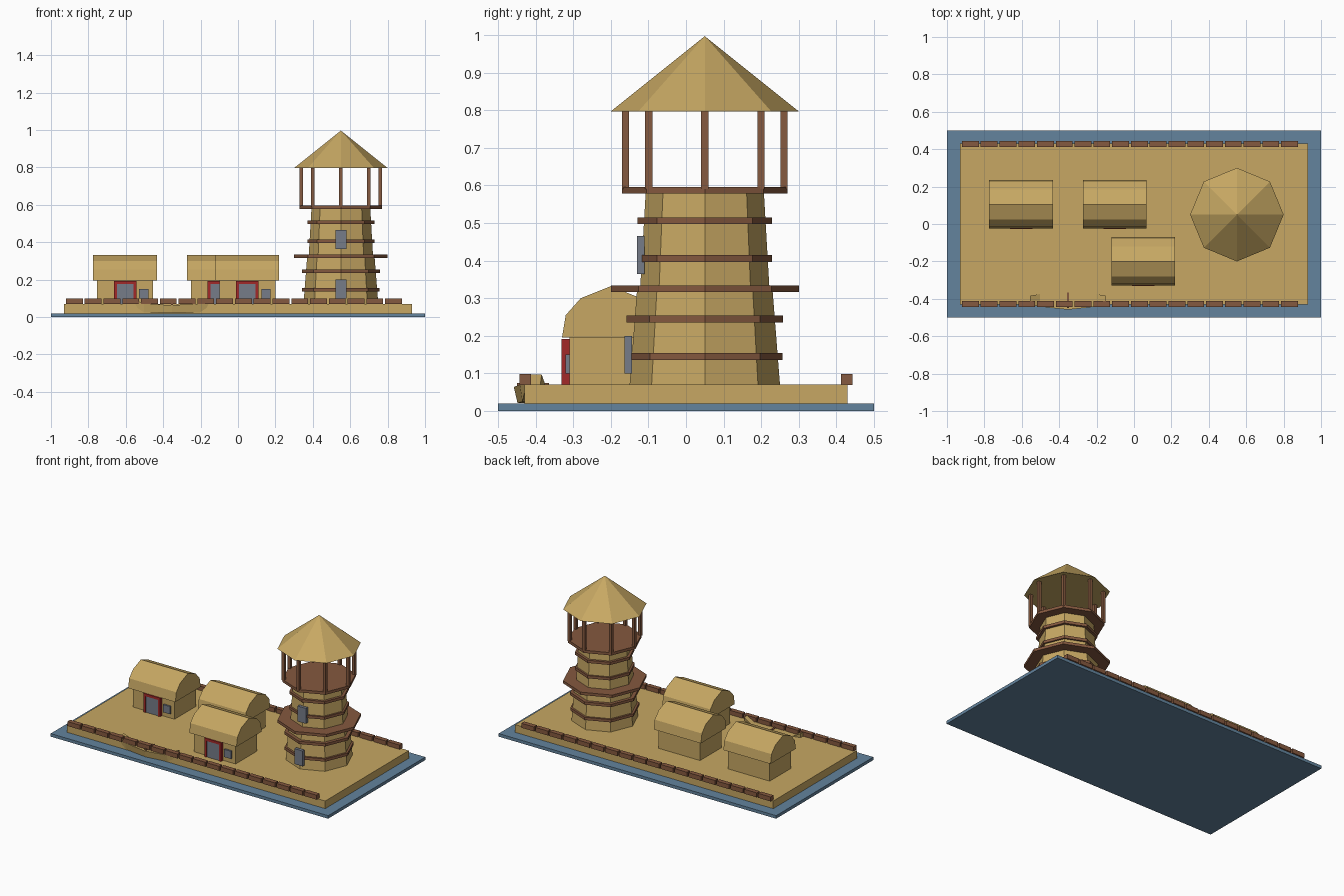
import bpy, bmesh, math

if "Cube" in bpy.data.objects:
    bpy.data.objects.remove(bpy.data.objects["Cube"])

def mat(name, r, g, b):
    m = bpy.data.materials.new(name)
    m.diffuse_color = (r, g, b, 1)
    m.use_nodes = True
    m.node_tree.nodes["Principled BSDF"].inputs["Base Color"].default_value = m.diffuse_color
    return m

SAND = mat("sand", 0.57, 0.39, 0.125)
WATER = mat("water blue", 0.125, 0.23, 0.34)
WOOD = mat("brown wood", 0.235, 0.10, 0.05)
RED = mat("red paint", 0.36, 0.022, 0.022)
GREY = mat("grey panel", 0.18, 0.20, 0.25)

def finish(name, bm, m):
    bmesh.ops.recalc_face_normals(bm, faces=bm.faces)
    me = bpy.data.meshes.new(name)
    bm.to_mesh(me)
    bm.free()
    me.materials.append(m)
    ob = bpy.data.objects.new(name, me)
    bpy.context.collection.objects.link(ob)
    return ob

def loft(name, rings, m):
    """Skin between rings of equal point count and cap both ends."""
    bm = bmesh.new()
    vs = [[bm.verts.new(p) for p in r] for r in rings]
    n = len(vs[0])
    for a, b in zip(vs, vs[1:]):
        for i in range(n):
            j = (i + 1) % n
            bm.faces.new((a[i], a[j], b[j], b[i]))
    bm.faces.new(vs[0][::-1])
    bm.faces.new(vs[-1])
    return finish(name, bm, m)

def box(name, x0, x1, y0, y1, z0, z1, m):
    q = [(x0, y0), (x1, y0), (x1, y1), (x0, y1)]
    return loft(name, [[(x, y, z) for x, y in q] for z in (z0, z1)], m)

# ground
box("water_base", -1, 1, -0.5, 0.5, 0, 0.02, WATER)
box("sand_ground", -0.93, 0.93, -0.43, 0.43, 0.02, 0.07, SAND)

# plank rows along front and back edges
for side, s in (("front", -1), ("back", 1)):
    ya, yb = sorted((s * 0.4125, s * 0.4425))
    for i in range(18):
        x = -0.875 + 0.1004 * i
        box(f"{side}_plank_{i}", x - 0.045, x + 0.045, ya, yb, 0.069, 0.098, WOOD)

# watch tower
TX, TY = 0.55, 0.05

def octagon(r, z):
    return [(TX + r * math.cos(k * math.pi / 4), TY + r * math.sin(k * math.pi / 4), z)
            for k in range(8)]

def disc(name, r0, r1, z0, z1, m):
    return loft(name, [octagon(r0, z0), octagon(r1, z1)], m)

disc("tower_lower_body", 0.20, 0.18, 0.07, 0.325, SAND)
disc("tower_upper_body", 0.172, 0.157, 0.325, 0.585, SAND)
for name, r, z in (("ring_1", 0.207, 0.145), ("ring_2", 0.208, 0.245),
                   ("middle_deck", 0.25, 0.325), ("ring_3", 0.179, 0.406),
                   ("ring_4", 0.179, 0.506), ("top_deck", 0.22, 0.587)):
    disc("tower_" + name, r, r, z - 0.009, z + 0.009, WOOD)
for k in range(8):
    px = TX + 0.211 * math.cos(k * math.pi / 4)
    py = TY + 0.211 * math.sin(k * math.pi / 4)
    box(f"tower_post_{k}", px - 0.0095, px + 0.0095, py - 0.0095, py + 0.0095,
        0.59, 0.80, WOOD)
bm = bmesh.new()
rim = [bm.verts.new(p) for p in octagon(0.25, 0.797)]
tip = bm.verts.new((TX, TY, 0.997))
for i in range(8):
    bm.faces.new((rim[i], rim[(i + 1) % 8], tip))
bm.faces.new(rim[::-1])
finish("tower_roof", bm, SAND)
box("tower_lower_window", 0.52, 0.58, -0.163, -0.143, 0.10, 0.20, GREY)
box("tower_upper_window", 0.52, 0.58, -0.13, -0.11, 0.365, 0.465, GREY)

# huts with barrel roofs
half = [(-0.13, 0.195), (-0.12, 0.255), (-0.08, 0.30), (0, 0.332)]
arch = half + [(-y, z) for y, z in half[-2::-1]]
for n, (hx, hy) in enumerate(((-0.604, 0.105), (-0.102, 0.105), (0.05, -0.2))):
    p = f"hut_{n}_"
    box(p + "walls", hx - 0.15, hx + 0.15, hy - 0.11, hy + 0.11, 0.07, 0.196, SAND)
    loft(p + "roof", [[(hx + s * 0.17, hy + y, z) for y, z in arch] for s in (-1, 1)], SAND)
    f = hy - 0.131
    for s, side in ((-1, "left"), (1, "right")):
        box(p + f"door_{side}_jamb", hx + s * 0.052 - 0.008, hx + s * 0.052 + 0.008,
            f, hy - 0.105, 0.07, 0.192, RED)
    box(p + "door_lintel", hx - 0.06, hx + 0.06, f, hy - 0.105, 0.176, 0.192, RED)
    box(p + "door", hx - 0.046, hx + 0.046, f + 0.004, hy - 0.105, 0.07, 0.178, GREY)
    box(p + "window", hx + 0.075, hx + 0.125, hy - 0.121, hy - 0.105, 0.10, 0.15, GREY)

# half buried boat at the front edge, tips raised above the sand
BX, BY = -0.353, -0.408
rings = []
for dx, w, zb, zt in ((-0.202, 0.024, 0.06, 0.097), (-0.15, 0.034, 0.025, 0.07),
                      (0, 0.05, 0.021, 0.064), (0.15, 0.034, 0.025, 0.07),
                      (0.202, 0.024, 0.06, 0.097)):
    rings.append([(BX + dx, BY - w, zt), (BX + dx, BY + w, zt),
                  (BX + dx, BY + 0.8 * w, zb), (BX + dx, BY - 0.8 * w, zb)])
loft("boat_hull", rings, SAND)
box("boat_seat", BX - 0.006, BX + 0.006, -0.45, -0.365, 0.06, 0.074, WOOD)
